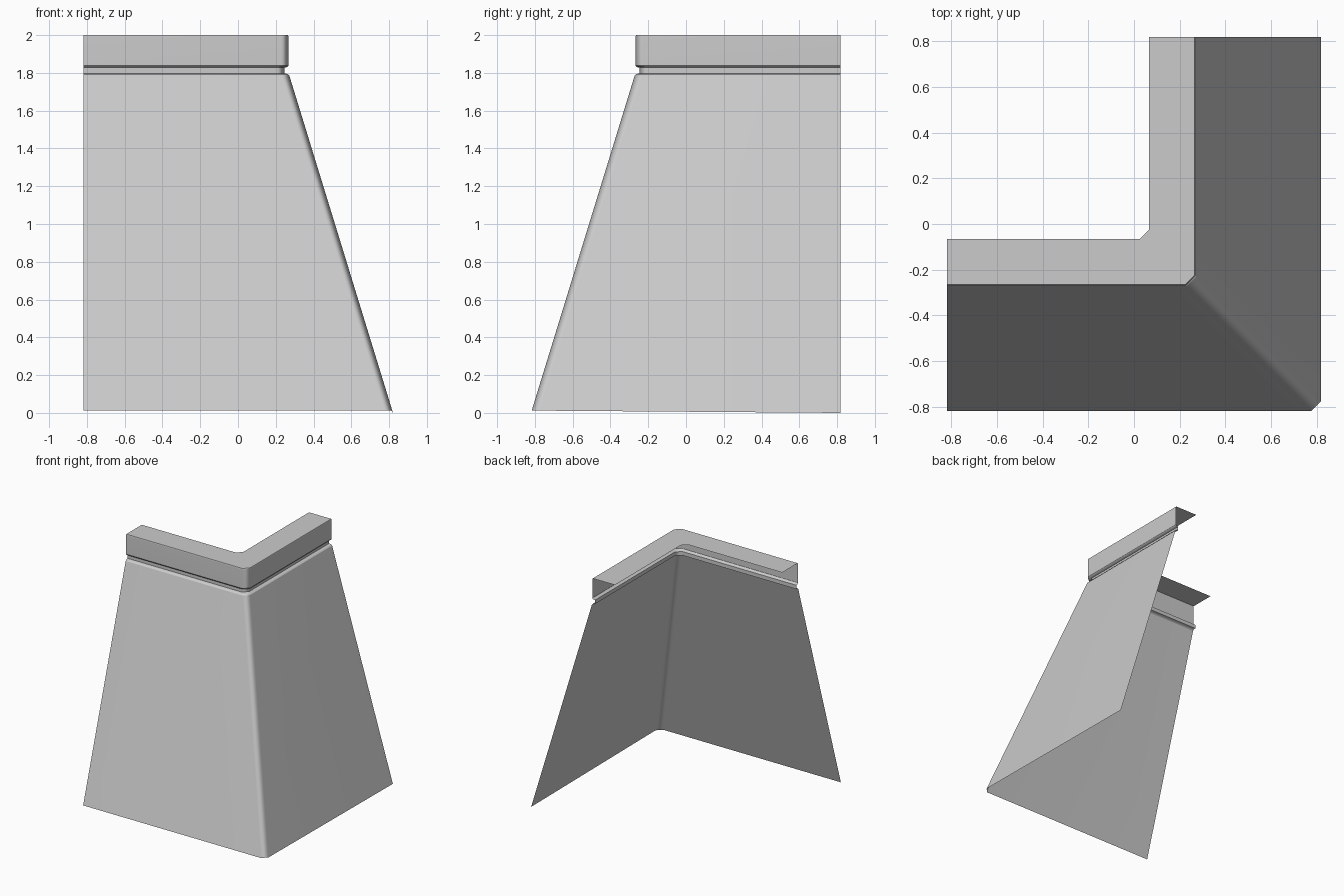
import bpy
import bmesh

cube = bpy.data.objects.get("Cube")
if cube:
    bpy.data.objects.remove(cube, do_unlink=True)

END = 0.817      # open ends of both arms
CHAMFER = 0.04   # cut across the corner

grey = bpy.data.materials.new("plain grey")
grey.use_nodes = True
colour = (0.6, 0.6, 0.6, 1)
grey.diffuse_color = colour
grey.node_tree.nodes["Principled BSDF"].inputs["Base Color"].default_value = colour


def corner_path(d):
    """L-shaped path at distance d from the centre, chamfered at the corner."""
    return [(-END, -d), (d - CHAMFER, -d), (d, CHAMFER - d), (d, END)]


def corner_sheet(name, profile, back_drop=0.0):
    """Sweep a (distance, height) profile round the corner as an open sheet."""
    bm = bmesh.new()
    rows = [[bm.verts.new((x, y, z)) for x, y in corner_path(d)] for d, z in profile]
    rows[0][-1].co.z -= back_drop
    for low, high in zip(rows, rows[1:]):
        for i in range(len(low) - 1):
            bm.faces.new((low[i], low[i + 1], high[i + 1], high[i]))
    mesh = bpy.data.meshes.new(name)
    bm.to_mesh(mesh)
    bm.free()
    mesh.materials.append(grey)
    obj = bpy.data.objects.new(name, mesh)
    bpy.context.collection.objects.link(obj)
    # soft corner, flat walls
    bpy.ops.object.select_all(action="DESELECT")
    obj.select_set(True)
    bpy.context.view_layer.objects.active = obj
    bpy.ops.object.shade_smooth_by_angle(angle=0.84)
    weighted = obj.modifiers.new("flat walls", "WEIGHTED_NORMAL")
    weighted.keep_sharp = True
    return obj


# Sloping skirt
corner_sheet("sloping_skirt", [(END, 0.012), (0.272, 1.785)], back_drop=0.012)

# Recessed groove under the cap
corner_sheet("groove", [(0.272, 1.785), (0.265, 1.794), (0.246, 1.797),
                        (0.246, 1.828), (0.262, 1.831), (0.268, 1.84)])

# Cap band with its flat top ledge
corner_sheet("cap", [(0.268, 1.84), (0.268, 1.993), (0.264, 2.0), (0.065, 2.0)])
